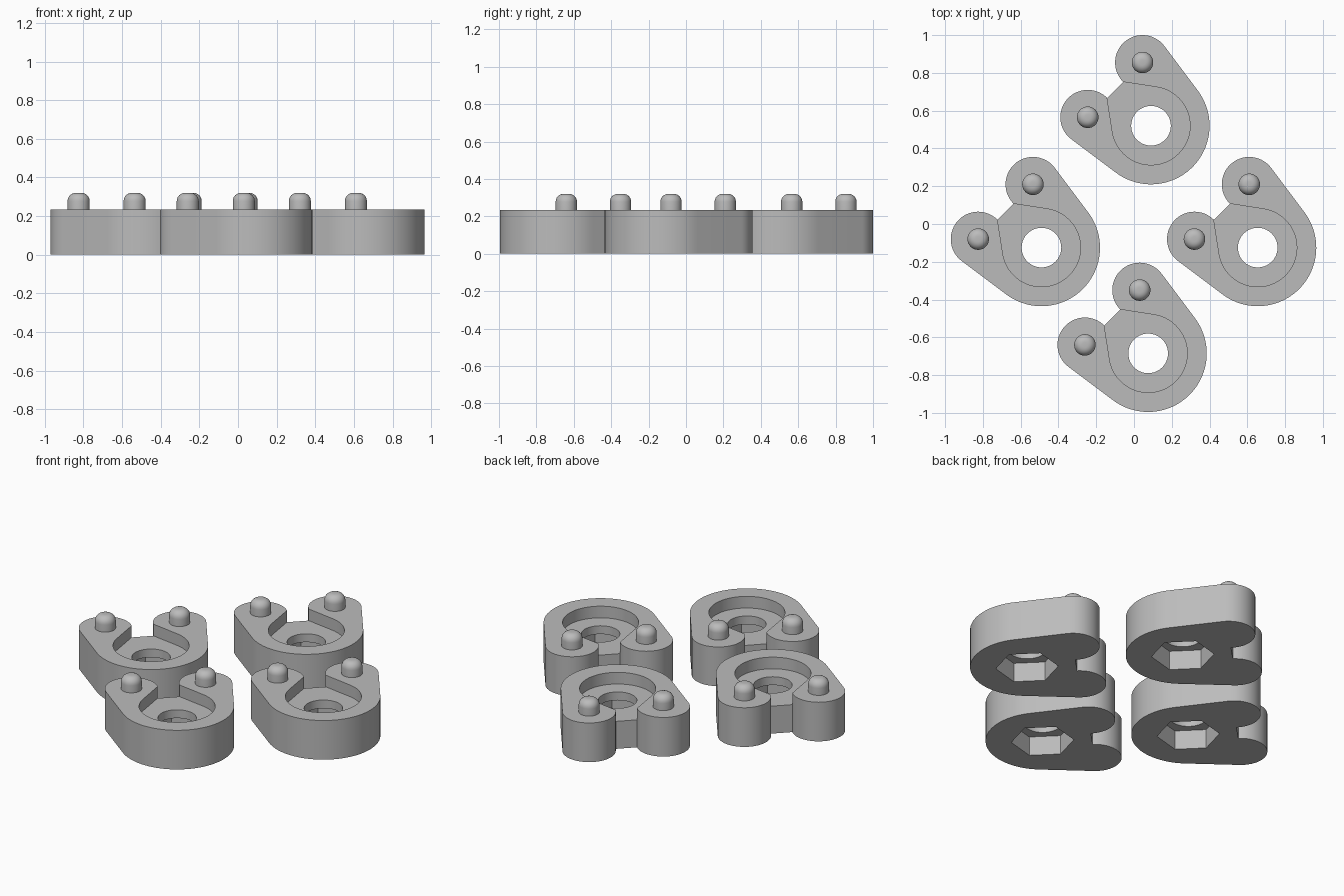
import bpy, bmesh, math
from math import radians, degrees, cos, sin, acos, atan2, hypot

if "Cube" in bpy.data.objects:
    bpy.data.objects.remove(bpy.data.objects["Cube"])

R, ARM_R = 0.31, 0.145               # main round and arm radii
ARM_1, ARM_2 = (-0.045, 0.335), (-0.335, 0.045)
POCKET_R, HOLE_R, HEX_R = 0.207, 0.105, 0.171
HEIGHT, FLOOR, HEX_TOP, PEG_TOP = 0.235, 0.165, 0.115, 0.32
PEG_R, PEG_ROUND = 0.057, 0.042
CENTRES = [(0.09, 0.52), (-0.49, -0.125), (0.655, -0.125), (0.075, -0.685)]

grey = bpy.data.materials.new("grey plastic")
grey.diffuse_color = (0.5, 0.5, 0.5, 1)
grey.use_nodes = True
grey.node_tree.nodes["Principled BSDF"].inputs["Base Color"].default_value = grey.diffuse_color


def arc(c, r, a0, a1, n):
    """Points on an arc, angles in degrees, counterclockwise."""
    angles = [radians(a0 + (a1 - a0) * i / n) for i in range(n + 1)]
    return [(c[0] + r * cos(a), c[1] + r * sin(a)) for a in angles]


def prism(name, points, z0, z1):
    bm = bmesh.new()
    face = bm.faces.new([bm.verts.new((x, y, z0)) for x, y in points])
    ext = bmesh.ops.extrude_face_region(bm, geom=[face])
    for v in ext["geom"]:
        if isinstance(v, bmesh.types.BMVert):
            v.co.z = z1
    bmesh.ops.recalc_face_normals(bm, faces=bm.faces)
    return finish(name, bm)


def finish(name, bm):
    mesh = bpy.data.meshes.new(name)
    bm.to_mesh(mesh)
    bm.free()
    mesh.materials.append(grey)
    ob = bpy.data.objects.new(name, mesh)
    bpy.context.collection.objects.link(ob)
    return ob


def activate(ob):
    bpy.ops.object.select_all(action='DESELECT')
    ob.select_set(True)
    bpy.context.view_layer.objects.active = ob


def cut(ob, cutter):
    mod = ob.modifiers.new("cut", 'BOOLEAN')
    mod.operation, mod.solver, mod.object = 'DIFFERENCE', 'EXACT', cutter
    activate(ob)
    bpy.ops.object.modifier_apply(modifier=mod.name)
    bpy.data.objects.remove(cutter)


# Body outline: two round arms tangent to the main round, straight web between
arm_dir = degrees(atan2(ARM_1[1], ARM_1[0]))
tan = arm_dir - degrees(acos((R - ARM_R) / hypot(*ARM_1)))
outline = (arc(ARM_1, ARM_R, tan, 225, 40) + arc(ARM_2, ARM_R, 45, 270 - tan, 40)
           + arc((0, 0), R, 270 - tan, 360 + tan, 48))
body = prism("body", outline, 0, HEIGHT)

# Keyhole pocket from above, opening through the web
k = ARM_R * math.sqrt(0.5)
p1 = (ARM_1[0] - k, ARM_1[1] - k)
p2 = (ARM_2[0] + k, ARM_2[1] + k)
pt = degrees(atan2(p1[1], p1[0])) - degrees(acos(POCKET_R / hypot(*p1)))
pocket = arc((0, 0), POCKET_R, 270 - pt, 360 + pt, 56) + [
    p1, (p1[0] - 0.05, p1[1] + 0.05), (p2[0] - 0.05, p2[1] + 0.05), p2]
cut(body, prism("pocket_cutter", pocket, FLOOR, HEIGHT + 0.1))

# Hexagonal nut recess from below, then the round through hole
cut(body, prism("hex_cutter", arc((0, 0), HEX_R, 135, 435, 5), -0.1, HEX_TOP))
cut(body, prism("hole_cutter", arc((0, 0), HOLE_R, 0, 351, 39), -0.2, HEIGHT + 0.2))

# Round-topped peg, lathed from a short profile
bm = bmesh.new()
profile = [(PEG_R, HEIGHT - 0.01)] + arc(
    (PEG_R - PEG_ROUND, PEG_TOP - PEG_ROUND), PEG_ROUND, 0, 90, 6) + [(0, PEG_TOP)]
verts = [bm.verts.new((r, 0, z)) for r, z in profile]
edges = [bm.edges.new(e) for e in zip(verts, verts[1:])]
bmesh.ops.spin(bm, geom=verts + edges, cent=(0, 0, 0), axis=(0, 0, 1),
               angle=2 * math.pi, steps=32)
bmesh.ops.remove_doubles(bm, verts=bm.verts, dist=1e-5)
bmesh.ops.recalc_face_normals(bm, faces=bm.faces)
peg = finish("peg", bm)

for ob in (body, peg):
    activate(ob)
    bpy.ops.object.shade_smooth_by_angle(angle=radians(30))

# Four identical clamps, each a body with two pegs
for i, (x, y) in enumerate(CENTRES):
    for name, src, (dx, dy) in (("body", body, (0, 0)), ("peg_back", peg, ARM_1),
                                ("peg_left", peg, ARM_2)):
        ob = bpy.data.objects.new(f"clamp_{i + 1}_{name}", src.data)
        ob.location = (x + dx, y + dy, 0)
        bpy.context.collection.objects.link(ob)
for ob in (body, peg):
    bpy.data.objects.remove(ob)
